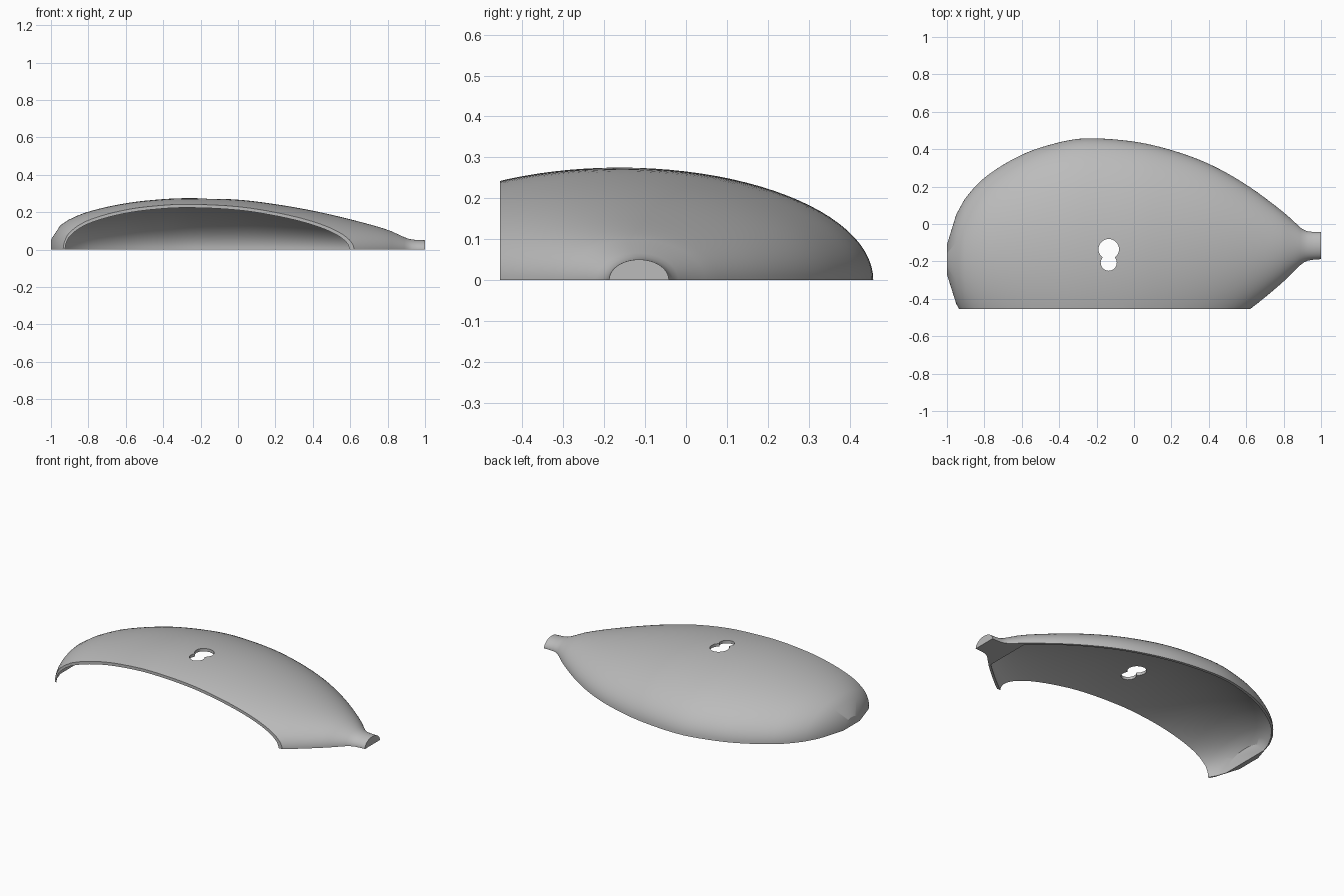
import bpy, bmesh, math

if "Cube" in bpy.data.objects:
    bpy.data.objects.remove(bpy.data.objects["Cube"])

# Sections along x: (x, half width, height)
SECTIONS = [(-1, .08, .053), (-.95, .24, .13), (-.905, .32, .16), (-.8, .43, .203),
            (-.6, .545, .248), (-.4, .604, .270), (-.25, .62, .275), (0, .593, .267),
            (.2, .54, .243), (.4, .459, .208), (.6, .340, .162), (.8, .185, .106),
            (.89, .10, .066), (.93, .078, .054), (1, .073, .05)]
WALL = 0.018
CUT_Y = -0.455
ARC = 48


def tangent(i, c):
    a, b = SECTIONS[max(i - 1, 0)], SECTIONS[min(i + 1, len(SECTIONS) - 1)]
    return (b[c] - a[c]) / (b[0] - a[0])


def section(x):
    """Smoothly interpolated half width and height at x."""
    i = max(k for k in range(len(SECTIONS) - 1) if SECTIONS[k][0] <= x + 1e-9)
    a, b = SECTIONS[i], SECTIONS[i + 1]
    d = b[0] - a[0]
    t = (x - a[0]) / d
    return [(2*t**3 - 3*t**2 + 1) * a[c] + (t**3 - 2*t**2 + t) * d * tangent(i, c)
            + (3*t**2 - 2*t**3) * b[c] + (t**3 - t**2) * d * tangent(i + 1, c)
            for c in (1, 2)]


def loft(name, rings):
    """Closed solid skinned over equal-length rings."""
    bm = bmesh.new()
    loops = [[bm.verts.new(p) for p in r] for r in rings]
    n = len(loops[0])
    for a, b in zip(loops, loops[1:]):
        for k in range(n):
            bm.faces.new((a[k], a[(k + 1) % n], b[(k + 1) % n], b[k]))
    bm.faces.new(loops[0])
    bm.faces.new(loops[-1])
    bmesh.ops.recalc_face_normals(bm, faces=bm.faces)
    me = bpy.data.meshes.new(name)
    bm.to_mesh(me)
    bm.free()
    ob = bpy.data.objects.new(name, me)
    bpy.context.collection.objects.link(ob)
    return ob


def dome_ring(x, inset, skirt):
    """Half-ellipse section on the slightly slanted centre line."""
    w, h = section(x)
    cy = -0.1525 + 0.0375 * x
    w, h = w - inset, h - inset
    pts = [(x, cy + w * math.cos(math.pi * k / ARC), h * math.sin(math.pi * k / ARC))
           for k in range(ARC + 1)]
    if skirt:
        pts += [(x, cy - w, -0.1), (x, cy + w, -0.1)]
    return pts


def cylinder(name, x, y, r):
    return loft(name, [[(x + r * math.cos(math.tau * k / 32), y + r * math.sin(math.tau * k / 32), z)
                        for k in range(32)] for z in (0.1, 0.5)])


# Outer half shell, solid
xs = [-1, -.95, -.905] + [-.86 + .04 * k for k in range(43)] + [.89, .91, .93, .96, 1]
xs = sorted(set(round(x, 4) for x in xs))
shell = loft("half_shell", [dome_ring(x, 0, False) for x in xs])

# Cutters: hollow inside, straight front trim, keyhole
inner_xs = [-.97] + [x for x in xs if -.96 < x < .88]
cutters = [
    loft("hollow_cutter", [dome_ring(x, WALL, True) for x in inner_xs]),
    loft("front_cutter", [[(x, -1.5, -.5), (x, CUT_Y, -.5), (x, CUT_Y, .6), (x, -1.5, .6)]
                          for x in (-1.5, 1.5)]),
    cylinder("keyhole_head_cutter", -.135, -.135, .055),
    cylinder("keyhole_slot_cutter", -.135, -.207, .043),
]
for c in cutters:
    c.hide_render = True
    m = shell.modifiers.new(c.name, 'BOOLEAN')
    m.operation = 'DIFFERENCE'
    m.solver = 'EXACT'
    m.object = c

# Bake the cuts and drop the cutters
deps = bpy.context.evaluated_depsgraph_get()
mesh = bpy.data.meshes.new_from_object(shell.evaluated_get(deps))
shell.modifiers.clear()
shell.data = mesh
for c in cutters:
    bpy.data.objects.remove(c)

# Single grey colour
grey = bpy.data.materials.new("grey")
grey.diffuse_color = (.5, .5, .5, 1)
grey.use_nodes = True
grey.node_tree.nodes["Principled BSDF"].inputs["Base Color"].default_value = grey.diffuse_color
mesh.materials.clear()
mesh.materials.append(grey)
for p in mesh.polygons:
    p.material_index = 0

# Smooth surfaces with crisp rims
bpy.ops.object.select_all(action='DESELECT')
shell.select_set(True)
bpy.context.view_layer.objects.active = shell
bpy.ops.object.shade_smooth_by_angle(angle=math.radians(30))
